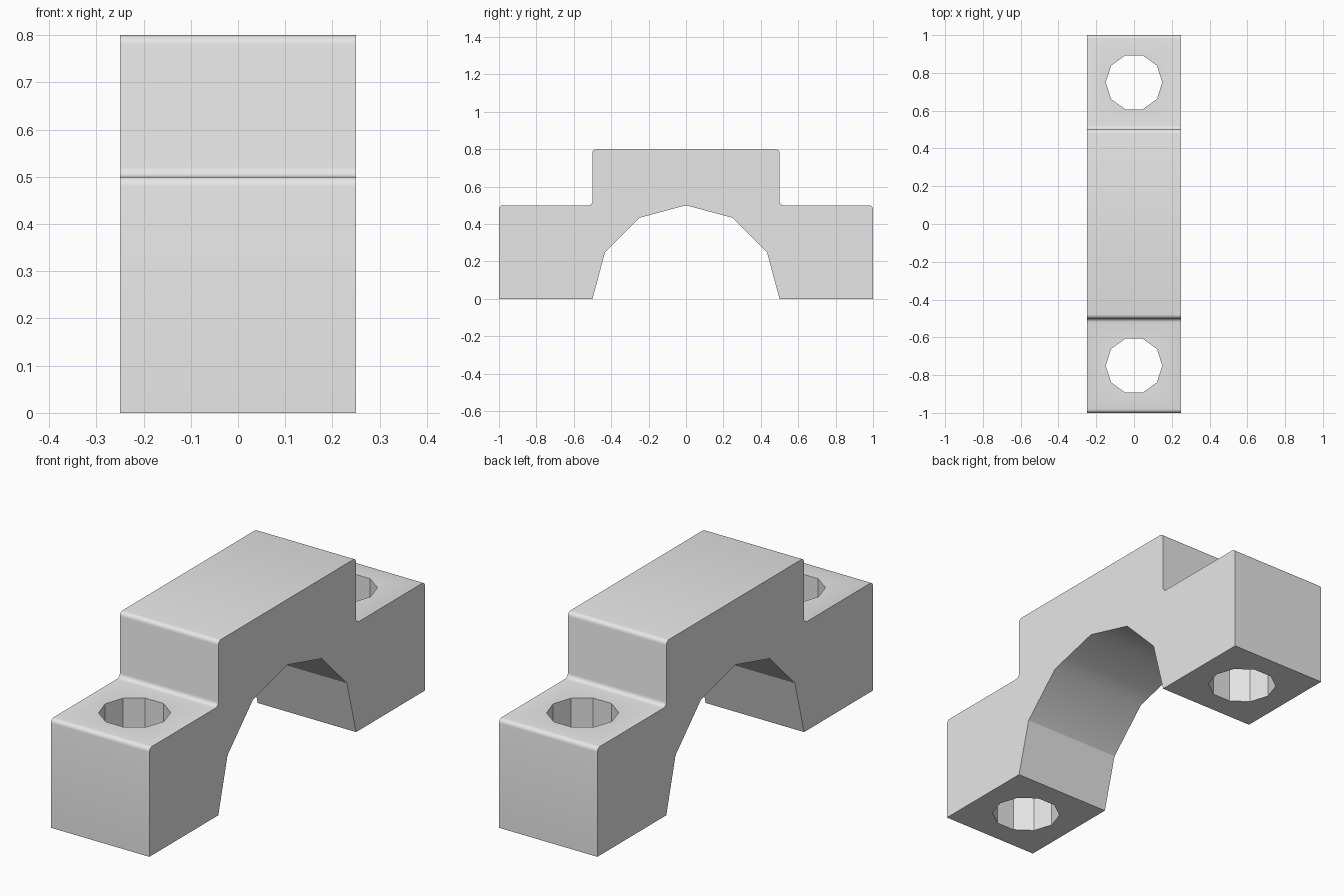
import bpy, bmesh
from math import sin, cos, pi, radians

if "Cube" in bpy.data.objects:
    bpy.data.objects.remove(bpy.data.objects["Cube"])

WIDTH, FOOT, TOP, ARCH = 0.5, 0.5, 0.8, 0.5

grey = bpy.data.materials.new("plain grey")
grey.use_nodes = True
colour = (0.8, 0.8, 0.8, 1)
grey.diffuse_color = colour
grey.node_tree.nodes["Principled BSDF"].inputs["Base Color"].default_value = colour

# Stepped side profile with a faceted half-round arch below
steps = [(-1, 0), (-1, FOOT), (-ARCH, FOOT), (-ARCH, TOP),
         (ARCH, TOP), (ARCH, FOOT), (1, FOOT), (1, 0)]
arch = [(ARCH * cos(pi * i / 6), ARCH * sin(pi * i / 6)) for i in range(7)]

bm = bmesh.new()
side = bm.faces.new([bm.verts.new((-WIDTH / 2, y, z)) for y, z in steps + arch])
new = bmesh.ops.extrude_face_region(bm, geom=[side])["geom"]
bmesh.ops.translate(bm, vec=(WIDTH, 0, 0),
                    verts=[g for g in new if isinstance(g, bmesh.types.BMVert)])
bmesh.ops.recalc_face_normals(bm, faces=bm.faces)

# Small fillets on the stepped upper corners
corners = [e for e in bm.edges
           if abs(e.verts[0].co.x - e.verts[1].co.x) > 0.1
           and all(v.co.z > FOOT - 0.01 and abs(v.co.y) > 0.4 for v in e.verts)]
bmesh.ops.bevel(bm, geom=corners, offset=0.02, segments=4, profile=0.5,
                affect='EDGES')
mesh = bpy.data.meshes.new("arched_clamp")
bm.to_mesh(mesh)
bm.free()
mesh.materials.append(grey)
clamp = bpy.data.objects.new("arched_clamp", mesh)
bpy.context.collection.objects.link(clamp)


def drill(y):
    """Cut a ten-sided bolt hole through the foot at y."""
    bpy.ops.mesh.primitive_cylinder_add(vertices=10, radius=0.15, depth=2,
                                        location=(0, y, 0.25),
                                        rotation=(0, 0, pi / 2))
    cutter = bpy.context.object
    cutter.name = "bolt_hole_cutter"
    cutter.hide_render = True
    cutter.data.materials.append(grey)
    mod = clamp.modifiers.new("bolt_hole", 'BOOLEAN')
    mod.operation, mod.solver, mod.object = 'DIFFERENCE', 'EXACT', cutter
    bpy.ops.object.select_all(action='DESELECT')
    clamp.select_set(True)
    bpy.context.view_layer.objects.active = clamp
    bpy.ops.object.modifier_apply(modifier=mod.name)
    bpy.data.objects.remove(cutter)


for y in (-0.75, 0.75):
    drill(y)

# Smooth fillets and arch, with a crease above each arch foot
bpy.ops.object.shade_smooth_by_angle(angle=radians(31))
mesh = clamp.data
for e in mesh.edges:
    if all(abs(mesh.vertices[i].co.z - ARCH / 2) < 0.001 for i in e.vertices):
        e.use_edge_sharp = True
